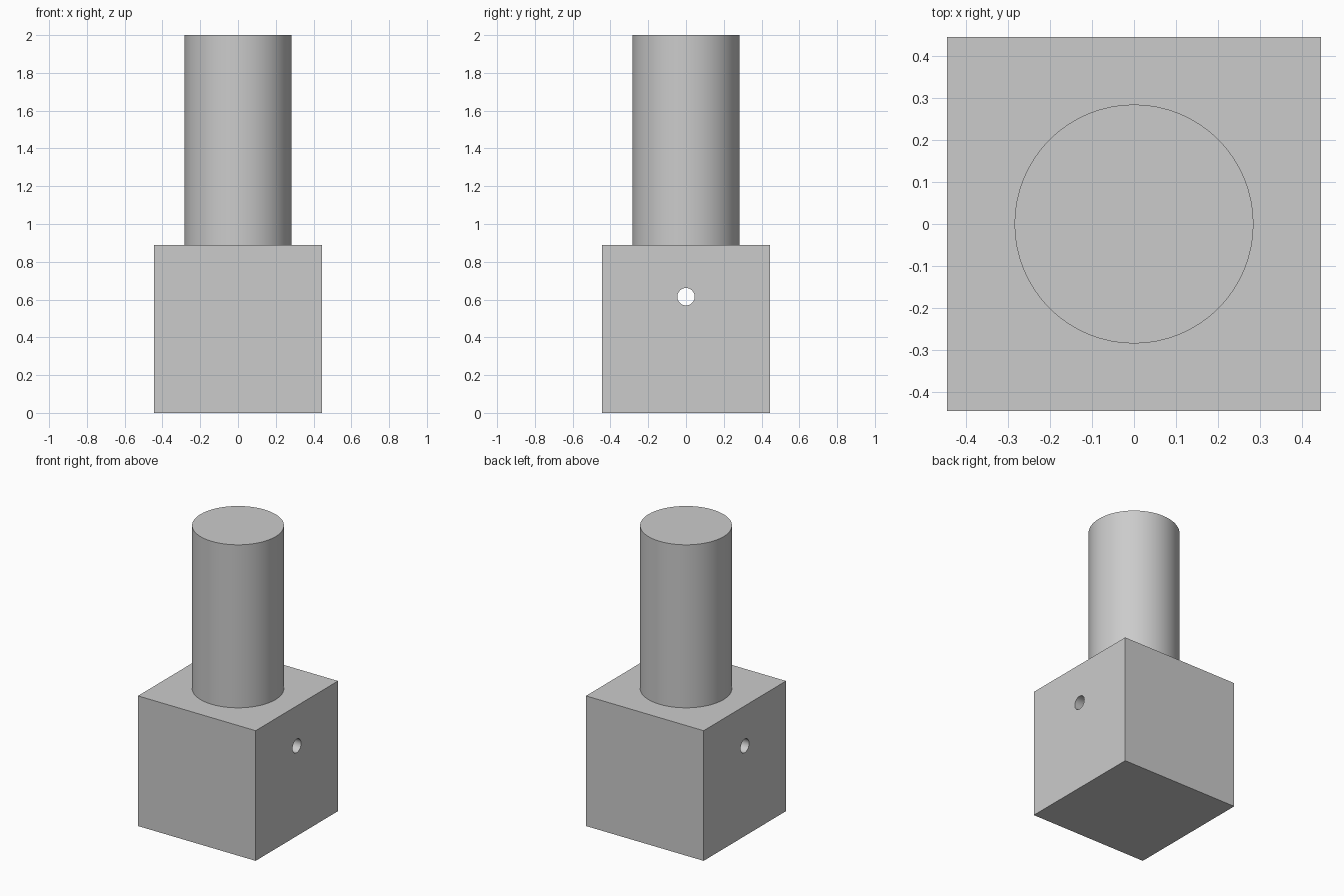
import bpy
import math

SIDE = 0.888        # block edge length
HEIGHT = 2.0        # total height
SHAFT_RADIUS = 0.284
HOLE_RADIUS = 0.046
HOLE_HEIGHT = 0.615

cube = bpy.data.objects.get("Cube")
if cube:
    bpy.data.objects.remove(cube, do_unlink=True)

# One plain grey for the whole part
grey = bpy.data.materials.new("plain grey")
grey.use_nodes = True
colour = (0.6, 0.6, 0.6, 1)
grey.diffuse_color = colour
grey.node_tree.nodes["Principled BSDF"].inputs["Base Color"].default_value = colour


def add_cylinder(name, radius, depth, location, rotation=(0, 0, 0), sides=64):
    bpy.ops.mesh.primitive_cylinder_add(vertices=sides, radius=radius, depth=depth,
                                        location=location, rotation=rotation)
    obj = bpy.context.object
    obj.name = name
    obj.data.materials.append(grey)
    return obj


# Square block
bpy.ops.mesh.primitive_cube_add(size=SIDE, location=(0, 0, SIDE / 2))
block = bpy.context.object
block.name = "block"
block.data.materials.append(grey)

# Cross hole drilled through the block from side to side
cutter = add_cylinder("hole_cutter", HOLE_RADIUS, SIDE * 1.5, (0, 0, HOLE_HEIGHT),
                      (0, math.pi / 2, 0))
cutter.hide_render = True
drill = block.modifiers.new("cross hole", "BOOLEAN")
drill.operation = "DIFFERENCE"
drill.solver = "EXACT"
drill.object = cutter
bpy.ops.object.select_all(action="DESELECT")
block.select_set(True)
bpy.context.view_layer.objects.active = block
bpy.ops.object.modifier_apply(modifier=drill.name)
bpy.data.objects.remove(cutter, do_unlink=True)
bpy.ops.object.shade_smooth_by_angle(angle=math.radians(30))

# Round shaft, seated slightly into the block
sink = 0.01
length = HEIGHT - SIDE + sink
add_cylinder("shaft", SHAFT_RADIUS, length, (0, 0, HEIGHT - length / 2))
bpy.ops.object.shade_smooth_by_angle(angle=math.radians(30))
